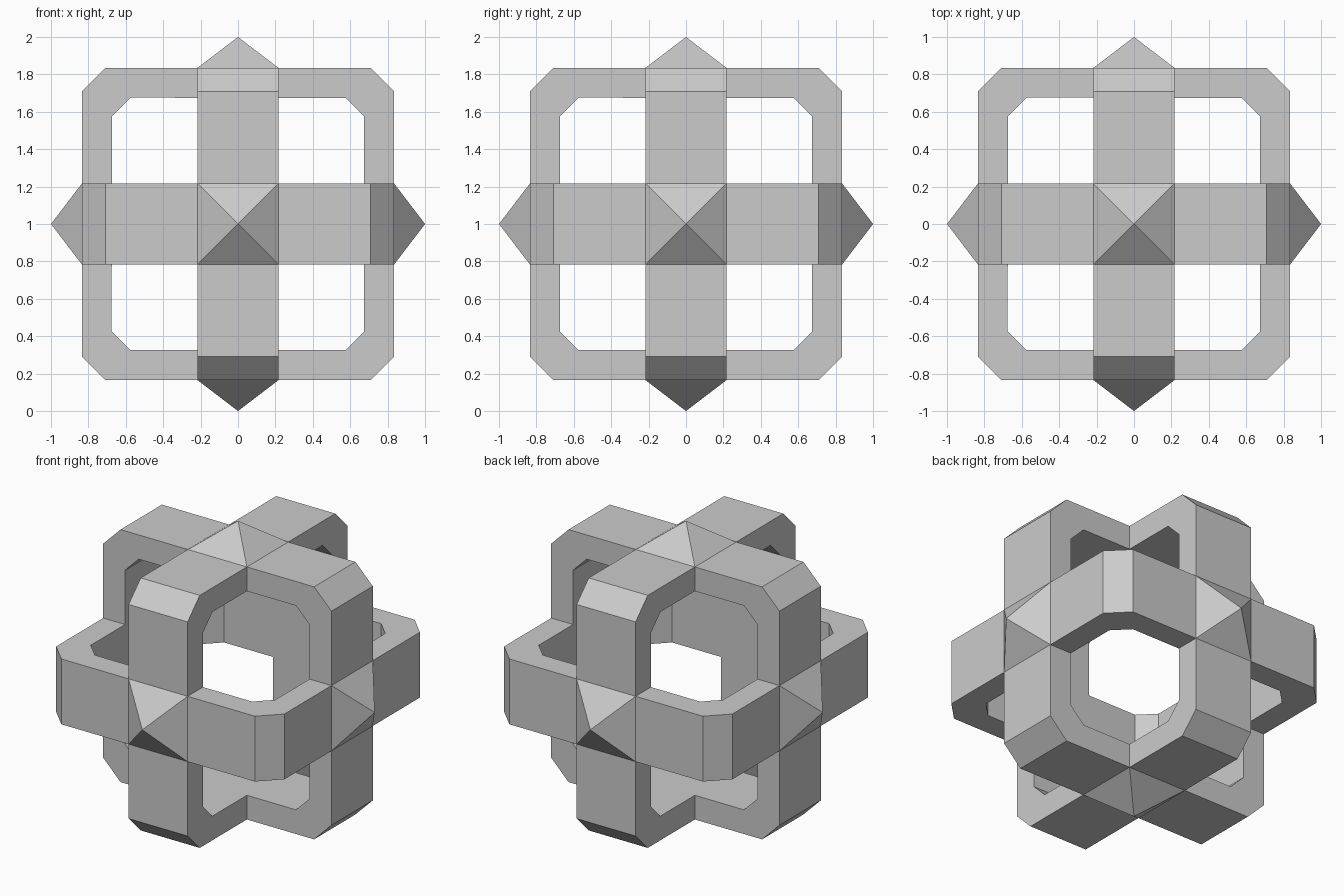
import bpy
import bmesh
from math import radians
from mathutils import Matrix, Vector

HALF_WIDTH = 0.216
OUTER, OUTER_CUT = 0.835, 0.708
INNER, INNER_CUT = 0.675, 0.575
CENTRE = Matrix.Translation((0, 0, 1))

cube = bpy.data.objects.get("Cube")
if cube:
    bpy.data.objects.remove(cube)

grey = bpy.data.materials.new("stone_grey")
grey.use_nodes = True
colour = (0.6, 0.6, 0.6, 1)
grey.diffuse_color = colour
grey.node_tree.nodes["Principled BSDF"].inputs["Base Color"].default_value = colour


def finish(name, bm, turn):
    """Turn the part about the centre and add it to the scene."""
    bmesh.ops.remove_doubles(bm, verts=bm.verts, dist=0.0001)
    bm.transform(CENTRE @ turn)
    mesh = bpy.data.meshes.new(name)
    bm.to_mesh(mesh)
    bm.free()
    mesh.materials.append(grey)
    bpy.context.collection.objects.link(bpy.data.objects.new(name, mesh))


def corner_path(reach, cut):
    """A chamfered corner running between two crossings."""
    return [(reach, HALF_WIDTH), (reach, cut), (cut, reach), (HALF_WIDTH, reach)]


def make_ring(name, turn):
    """Four bent arms around local z, open where the rings cross."""
    bm = bmesh.new()
    for quarter in range(4):
        spin = Matrix.Rotation(radians(90 * quarter), 4, "Z")
        sections = []
        for o, i in zip(corner_path(OUTER, OUTER_CUT), corner_path(INNER, INNER_CUT)):
            corners = [(*o, -HALF_WIDTH), (*o, HALF_WIDTH),
                       (*i, HALF_WIDTH), (*i, -HALF_WIDTH)]
            sections.append([bm.verts.new(spin @ Vector(c)) for c in corners])
        for a, b in zip(sections, sections[1:]):
            for k in range(4):
                n = (k + 1) % 4
                bm.faces.new((a[k], b[k], b[n], a[n]))
    finish(name, bm, turn)


def make_tip(name, turn):
    """Pyramid over a crossing, with the flat panel that closes its inside."""
    bm = bmesh.new()
    signs = [(-1, -1), (1, -1), (1, 1), (-1, 1)]
    square = [(x * HALF_WIDTH, y * HALF_WIDTH) for x, y in signs]
    base = [bm.verts.new((x, y, OUTER)) for x, y in square]
    apex = bm.verts.new((0, 0, 1))
    for k in range(4):
        bm.faces.new((base[k], base[(k + 1) % 4], apex))
    bm.faces.new([bm.verts.new((x, y, INNER)) for x, y in reversed(square)])
    finish(name, bm, turn)


# Three interlocking rings, one around each axis
make_ring("horizontal_ring", Matrix.Identity(4))
make_ring("front_ring", Matrix.Rotation(radians(90), 4, "X"))
make_ring("side_ring", Matrix.Rotation(radians(90), 4, "Y"))

# Pointed caps on the six crossings
for name, angle, axis in [("top_tip", 0, "X"), ("bottom_tip", 180, "X"),
                          ("front_tip", 90, "X"), ("back_tip", -90, "X"),
                          ("left_tip", 90, "Y"), ("right_tip", -90, "Y")]:
    make_tip(name, Matrix.Rotation(radians(angle), 4, axis))
